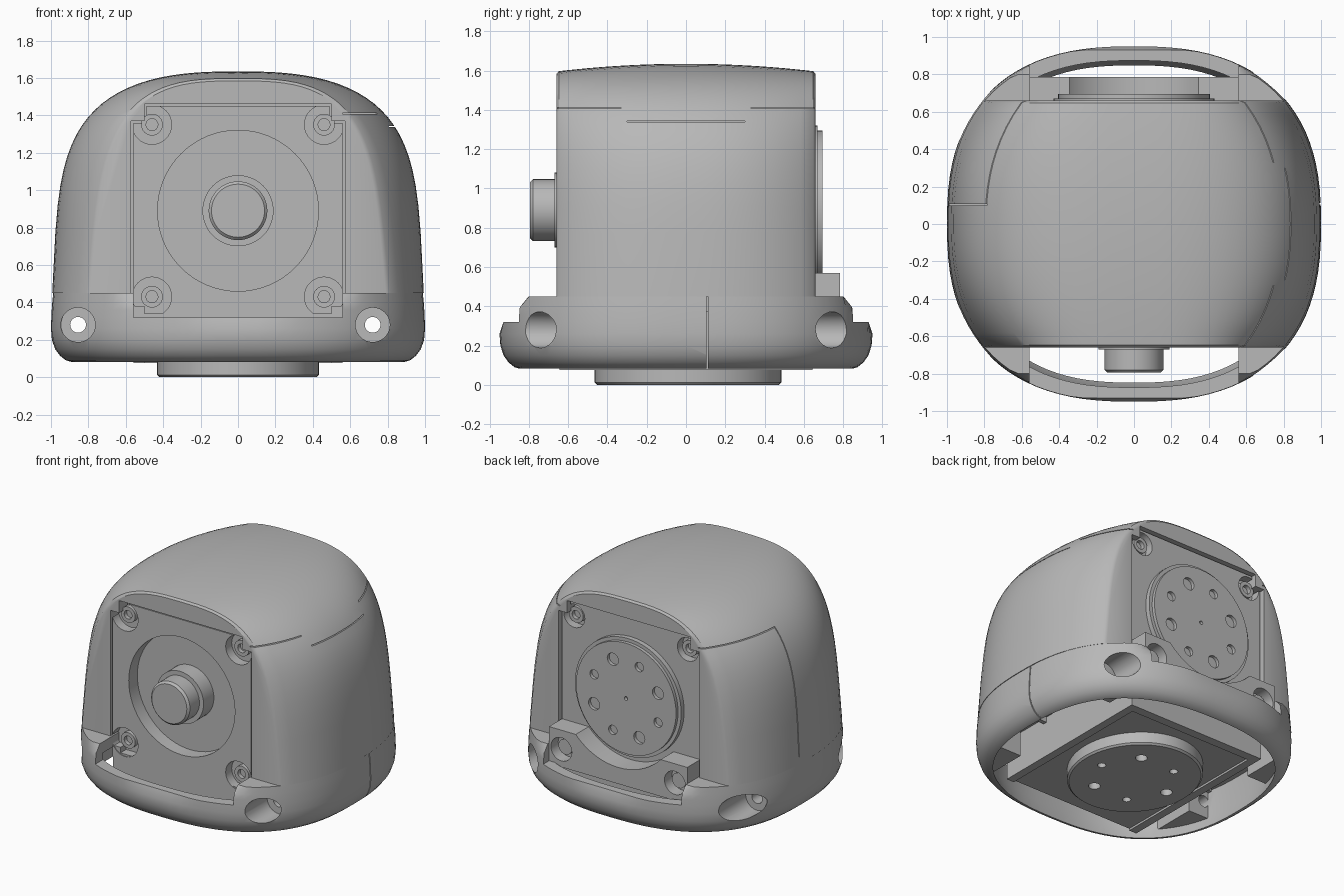
import bpy, bmesh, math
from mathutils import Matrix, Vector

cube = bpy.data.objects.get("Cube")
if cube:
    bpy.data.objects.remove(cube, do_unlink=True)

grey = bpy.data.materials.new("grey plastic")
grey.use_nodes = True
COLOUR = (0.48, 0.48, 0.48, 1)
grey.diffuse_color = COLOUR
grey.node_tree.nodes["Principled BSDF"].inputs["Base Color"].default_value = COLOUR


def finish(name, bm):
    bmesh.ops.recalc_face_normals(bm, faces=bm.faces)
    mesh = bpy.data.meshes.new(name)
    bm.to_mesh(mesh)
    bm.free()
    obj = bpy.data.objects.new(name, mesh)
    bpy.context.collection.objects.link(obj)
    mesh.materials.append(grey)
    return obj


def add_box(bm, x, y, z):
    centre = Vector([(a + b) / 2 for a, b in (x, y, z)])
    size = [b - a for a, b in (x, y, z)]
    m = Matrix.Translation(centre) @ Matrix.Diagonal((*size, 1))
    bmesh.ops.create_cube(bm, size=1, matrix=m)


def add_rod(bm, x, z, r, y0, y1, sides=32, r2=None):
    # r2 is the radius at the end nearer the front
    m = Matrix.Translation((x, (y0 + y1) / 2, z)) @ Matrix.Rotation(-math.pi / 2, 4, 'X')
    bmesh.ops.create_cone(bm, cap_ends=True, segments=sides, radius1=r if r2 is None else r2,
                          radius2=r, depth=abs(y1 - y0), matrix=m)


def make_boxes(name, *boxes):
    bm = bmesh.new()
    for b in boxes:
        add_box(bm, *b)
    return finish(name, bm)


def make_rods(name, rods):
    bm = bmesh.new()
    for r in rods:
        add_rod(bm, *r)
    return finish(name, bm)


def loft(name, rings):
    bm = bmesh.new()
    loops = [[bm.verts.new(p) for p in ring] for ring in rings]
    n = len(loops[0])
    for a, b in zip(loops, loops[1:]):
        for i in range(n):
            j = (i + 1) % n
            bm.faces.new((a[i], a[j], b[j], b[i]))
    bm.faces.new(loops[0])
    bm.faces.new(loops[-1])
    return finish(name, bm)


def cut(obj, cutter):
    cutter.hide_render = True
    mod = obj.modifiers.new("cut", 'BOOLEAN')
    mod.operation, mod.solver, mod.object = 'DIFFERENCE', 'EXACT', cutter
    bpy.context.view_layer.objects.active = obj
    bpy.ops.object.modifier_apply(modifier=mod.name)
    bpy.data.objects.remove(cutter, do_unlink=True)


def spow(v, e):
    return math.copysign(abs(v) ** e, v)


def plan(s, z, limit=1.0, n=96):
    pts = []
    for i in range(n):
        a = 2 * math.pi * i / n
        y = 0.95 * s * spow(math.sin(a), 0.8)
        pts.append((s * spow(math.cos(a), 0.8), max(-limit, min(limit, y)), z))
    return pts


# Domed shell: arch sections swept front to back, narrower and more tapered at both ends
def arch(y, inset=0.0, n=44):
    end = (y / 0.66) ** 2
    width = (1 - (abs(y) / 0.95) ** 2.5) ** 0.4 - inset
    rise = 1.335 - 0.09 * y * y - inset
    power = 2 * (0.38 - 0.05 * end)
    pts = []
    for i in range(n + 1):
        a = 0.0035 + (math.pi - 0.007) * i / n
        t = max(math.sin(a) ** 0.4, 0.15 / rise)
        x = width * (1 - (0.06 + 0.08 * end) * t) * spow(math.cos(a), power)
        pts.append((x, y, 0.45 if i in (0, n) else 0.3 + rise * t))
    return pts


sections = [arch(-0.66, 0.012)]
sections += [arch(-0.648 + 1.296 * i / 20) for i in range(21)]
sections += [arch(0.66, 0.012)]
shell = loft("domed_shell", sections)
for y in ((-0.9, -0.55), (0.55, 0.9)):
    for half, top in ((0.572, 1.37), (0.5, 1.46)):
        cut(shell, make_boxes("motor_pocket", ((-half, half), y, (0.2, top))))

# Panel seams on both flanks
for seam in (((0.56, 1.2), (-0.7, -0.33), (1.406, 1.412)),
             ((0.56, 1.2), (0.33, 0.7), (1.406, 1.412)),
             ((0.7, 1.2), (-0.3, 0.3), (1.338, 1.344)),
             ((-1.2, -0.56), (0.1, 0.7), (1.396, 1.402)),
             ((-1.2, -0.7), (0.1, 0.106), (0.5, 1.396))):
    cut(shell, make_boxes("seam", seam))

# Base ring: rounded skirt with sloping ends, hollow below, open in front and behind
skirt = ((0.08, 0.885, 1), (0.09, 0.92, 1), (0.115, 0.952, 1), (0.15, 0.978, 1), (0.2, 0.995, 1),
         (0.26, 1.0, 1), (0.32, 0.998, 0.93), (0.36, 0.996, 0.89), (0.4, 0.993, 0.85), (0.45, 0.988, 0.8))
ring = loft("base_ring", [plan(s, z, limit) for z, s, limit in skirt])
cavity = loft("cavity", [plan(0.87, 0.0), plan(0.92, 0.18), plan(0.92, 0.37)])
HOLES = ((-0.855, 0.3), (0.72, 0.46))
for x, depth in HOLES:
    for s in (-1, 1):
        cut(cavity, make_boxes("screw_boss", ((x - 0.125, x + 0.125),
                                              sorted((s * depth, s * 1.2)), (0.16, 0.6))))
cut(ring, cavity)
cut(ring, make_boxes("slot", ((-0.559, 0.559), (-1.2, 1.2), (0.32, 0.6))))
for x, depth in HOLES:
    cut(ring, make_rods("screw_hole", [(x, 0.28, 0.042, -1.2, 1.2)]))
    for s in (-1, 1):
        cut(ring, make_rods("counterbore", [(x, 0.28, 0.092, s * (depth + 0.1), s * 1.2)]))
cut(ring, make_boxes("ring_seam", ((0.8, 1.2), (0.105, 0.112), (0.0, 0.6))))

# Upright motor block with round recess in front and screw pockets
FRONT, BACK, AXIS = -0.65, 0.635, 0.89
CORNERS = [(x, z) for x in (-0.46, 0.46) for z in (0.43, 1.35)]
motor = make_boxes("motor_block", ((-0.56, 0.56), (FRONT, BACK), (0.3, 1.45)))
cut(motor, make_rods("front_recess", [(0, AXIS, 0.43, -0.55, -0.9, 64)]))
cut(motor, make_rods("front_pockets", [(x, z, 0.105, -0.58, -0.9) for x, z in CORNERS]))
cut(motor, make_rods("back_pockets", [(x, z, 0.085, 0.57, 0.9) for x, z in CORNERS]))
for sx in (-1, 1):
    for y in ((-0.9, -0.5), (0.5, 0.9)):
        cut(motor, make_boxes("corner_relief", (sorted((sx * 0.49, sx * 0.7)), y, (1.36, 1.6))))

# Socket screws in the pockets
screws = make_rods("socket_screws", [(x, z, 0.058, s * 0.5, s * 0.615) for x, z in CORNERS for s in (-1, 1)])
cut(screws, make_rods("sockets", [(x, z, 0.032, s * 0.585, s * 0.8, 16) for x, z in CORNERS for s in (-1, 1)]))

# Front shaft and collar
make_rods("shaft_collar", [(0, AXIS, 0.19, -0.5, -0.67, 48)])
make_rods("front_shaft", [(0, AXIS, 0.157, -0.6, -0.78, 48), (0, AXIS, 0.157, -0.78, -0.795, 48, 0.142)])

# Rear output disc with a ring of holes
make_rods("rear_disc_rim", [(0, AXIS, 0.43, 0.6, 0.67, 64)])
disc = make_rods("rear_disc", [(0, AXIS, 0.405, 0.61, 0.694, 64)])
pattern = []
for i in range(8):
    a = math.pi * (i + 0.5) / 4
    pattern.append((0.28 * math.cos(a), AXIS + 0.28 * math.sin(a), 0.045 if i % 2 else 0.034, 0.64, 0.9, 20))
cut(disc, make_rods("disc_holes", pattern + [(0, AXIS, 0.014, 0.64, 0.9, 12)]))

# Rear bracket curving under the disc
bracket = make_boxes("rear_bracket", ((-0.56, 0.56), (0.6, 0.785), (0.3, 0.57)))
cut(bracket, make_rods("disc_clearance", [(0, AXIS, 0.47, 0.3, 1.0, 64)]))
cut(bracket, make_rods("bracket_holes", [(x, 0.43, 0.085, 0.7, 0.9) for x in (-0.46, 0.46)]))
make_rods("bracket_screws", [(x, 0.43, 0.055, 0.65, 0.74) for x in (-0.46, 0.46)])

# Lower motor block, with side rails, under the base
make_boxes("lower_motor_block", ((-0.5, 0.5), (-0.645, 0.645), (0.09, 0.34)))
make_boxes("lower_rails", ((-0.56, -0.5), (-0.645, 0.645), (0.075, 0.38)),
           ((0.5, 0.56), (-0.645, 0.645), (0.075, 0.38)),
           ((-0.5, 0.5), (0.58, 0.645), (0.075, 0.34)))
ribs = [((s * 0.7 - 0.17, s * 0.7 + 0.17), (y - 0.015, y + 0.015), (0.33, 0.4))
        for s in (-1, 1) for y in (-0.25, 0.25)]
make_boxes("inner_ribs", *ribs)

# Turntable disc that the unit stands on, with a chamfered foot and screw holes
bm = bmesh.new()
for r1, r2, z0, z1 in ((0.42, 0.432, 0.0, 0.012), (0.432, 0.432, 0.012, 0.1)):
    m = Matrix.Translation((0, 0.01, (z0 + z1) / 2)) @ Matrix.Diagonal((1, 1.1, 1, 1))
    bmesh.ops.create_cone(bm, cap_ends=True, segments=64, radius1=r1, radius2=r2, depth=z1 - z0, matrix=m)
turntable = finish("turntable", bm)
bm = bmesh.new()
for i in range(6):
    a = i * math.pi / 3
    r = 0.04 if i % 2 else 0.028
    bmesh.ops.create_cone(bm, cap_ends=True, segments=20, radius1=r, radius2=r, depth=0.12,
                          matrix=Matrix.Translation((0.28 * math.cos(a), 0.28 * math.sin(a), 0)))
cut(turntable, finish("turntable_holes", bm))

# Smooth curved faces, keep edges crisp
bpy.ops.object.select_all(action='DESELECT')
for obj in bpy.context.scene.objects:
    if obj.type == 'MESH':
        obj.select_set(True)
        bpy.context.view_layer.objects.active = obj
bpy.ops.object.shade_smooth_by_angle(angle=math.radians(32))
